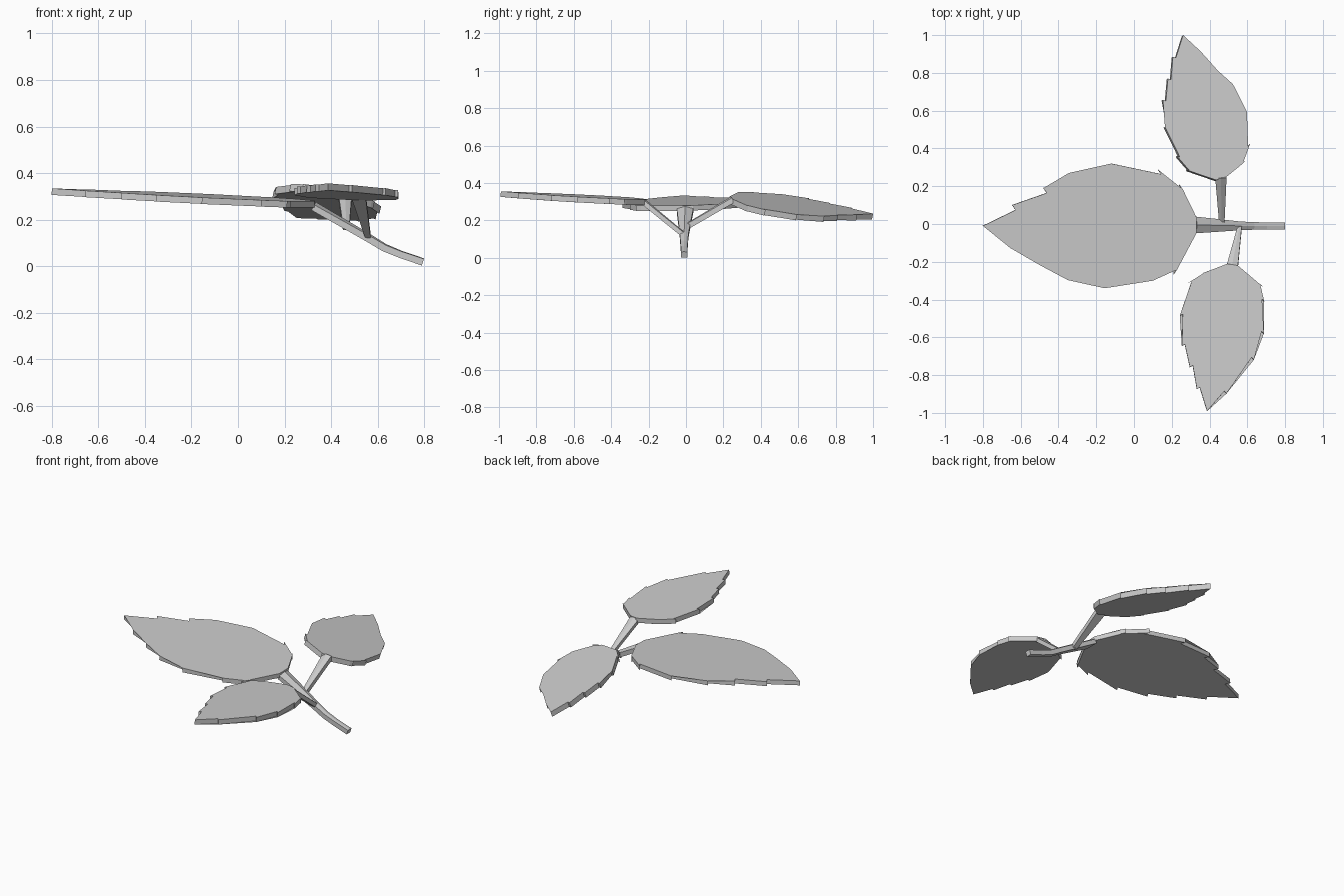
import bpy, bmesh
from mathutils import Vector

if "Cube" in bpy.data.objects:
    bpy.data.objects.remove(bpy.data.objects["Cube"])


def finish(name, bm):
    bmesh.ops.recalc_face_normals(bm, faces=bm.faces)
    mesh = bpy.data.meshes.new(name)
    bm.to_mesh(mesh)
    bm.free()
    obj = bpy.data.objects.new(name, mesh)
    bpy.context.collection.objects.link(obj)
    return obj


def leaf(name, base, tip, right, left, plane, notch, thick):
    """Saw-toothed flat plate; teeth are listed from base to tip on each side."""
    base, tip = Vector(base), Vector(tip)
    back = (base - tip).normalized()
    side = Vector((back.y, -back.x))

    def edge(teeth):
        pts = [Vector(teeth[0])]
        for t in teeth[1:]:
            t = Vector(t)
            s = 1 if (t - base).dot(side) > 0 else -1
            pts += [t, t + (back * 0.7 - side * s) * notch]
        return pts

    outline = edge(right) + [tip] + edge(left)[::-1]
    z0, b, c = plane
    down = Vector((b, c, -1)).normalized() * thick
    top = [Vector((p.x, p.y, z0 + b * p.x + c * p.y)) for p in outline]
    bm = bmesh.new()
    vt = [bm.verts.new(p) for p in top]
    vb = [bm.verts.new(p + down) for p in top]
    caps = [bm.faces.new(vt), bm.faces.new(vb[::-1])]
    n = len(vt)
    for i in range(n):
        j = (i + 1) % n
        bm.faces.new((vt[i], vb[i], vb[j], vt[j]))
    bmesh.ops.triangulate(bm, faces=caps)
    return finish(name, bm)


def stalk(name, path, across):
    """Five-sided tapering stalk; path rows are x, y, z, half width, half depth, ridge."""
    across = Vector(across)
    bm = bmesh.new()
    rings = []
    pts = [Vector(r[:3]) for r in path]
    for i, (p, row) in enumerate(zip(pts, path)):
        along = (pts[min(i + 1, len(pts) - 1)] - pts[max(i - 1, 0)]).normalized()
        up = along.cross(across).normalized()
        if up.z < 0:
            up = -up
        w, d, r = row[3:]
        section = [(-w, -d), (w, -d), (w, d - r), (0, d), (-w, d - r)]
        rings.append([bm.verts.new(p + across * a + up * u) for a, u in section])
    for a, b in zip(rings, rings[1:]):
        for i in range(5):
            j = (i + 1) % 5
            bm.faces.new((a[i], a[j], b[j], b[i]))
    bm.faces.new(rings[0])
    bm.faces.new(rings[-1])
    return finish(name, bm)


# Large end leaf
leaf("end_leaf", (0.33, -0.005), (-0.8, -0.01),
     [(0.33, 0.037), (0.24, 0.21), (0.125, 0.29), (-0.12, 0.32), (-0.345, 0.27),
      (-0.48, 0.19), (-0.645, 0.10)],
     [(0.33, -0.05), (0.21, -0.268), (0.1, -0.3), (-0.155, -0.34), (-0.35, -0.297),
      (-0.5, -0.217), (-0.655, -0.127)],
     (0.296, -0.048, 0.025), 0.026, 0.028)

# Front side leaf
leaf("front_leaf", (0.52, -0.21), (0.387, -0.99),
     [(0.55, -0.22), (0.68, -0.33), (0.69, -0.41), (0.688, -0.58), (0.635, -0.718),
      (0.49, -0.897)],
     [(0.495, -0.21), (0.365, -0.26), (0.29, -0.31), (0.243, -0.485), (0.254, -0.645),
      (0.296, -0.757), (0.333, -0.873)],
     (0.318, -0.03, -0.05), 0.014, 0.03)

# Back side leaf
leaf("back_leaf", (0.46, 0.24), (0.26, 1.0),
     [(0.49, 0.25), (0.587, 0.333), (0.615, 0.425), (0.598, 0.593), (0.524, 0.74),
      (0.444, 0.812), (0.352, 0.915)],
     [(0.434, 0.233), (0.28, 0.286), (0.227, 0.36), (0.164, 0.515), (0.153, 0.658),
      (0.18, 0.77), (0.206, 0.886)],
     (0.464, -0.22, -0.17), 0.014, 0.032)

# Main stem, flaring where it meets the end leaf
stalk("main_stem",
      [(0.795, -0.01, 0.018, 0.018, 0.016, 0.002),
       (0.70, -0.01, 0.050, 0.018, 0.016, 0.003),
       (0.63, -0.01, 0.079, 0.020, 0.017, 0.005),
       (0.56, -0.01, 0.122, 0.023, 0.018, 0.008),
       (0.325, -0.005, 0.258, 0.044, 0.020, 0.014)], (0, 1, 0))

# Side stalks carrying the two smaller leaves
stalk("front_stalk", [(0.56, -0.015, 0.125, 0.011, 0.014, 0.004),
                      (0.52, -0.225, 0.298, 0.030, 0.016, 0.008)], (1, 0, 0))
stalk("back_stalk", [(0.465, 0.005, 0.168, 0.014, 0.016, 0.004),
                     (0.46, 0.25, 0.312, 0.030, 0.018, 0.008)], (1, 0, 0))
